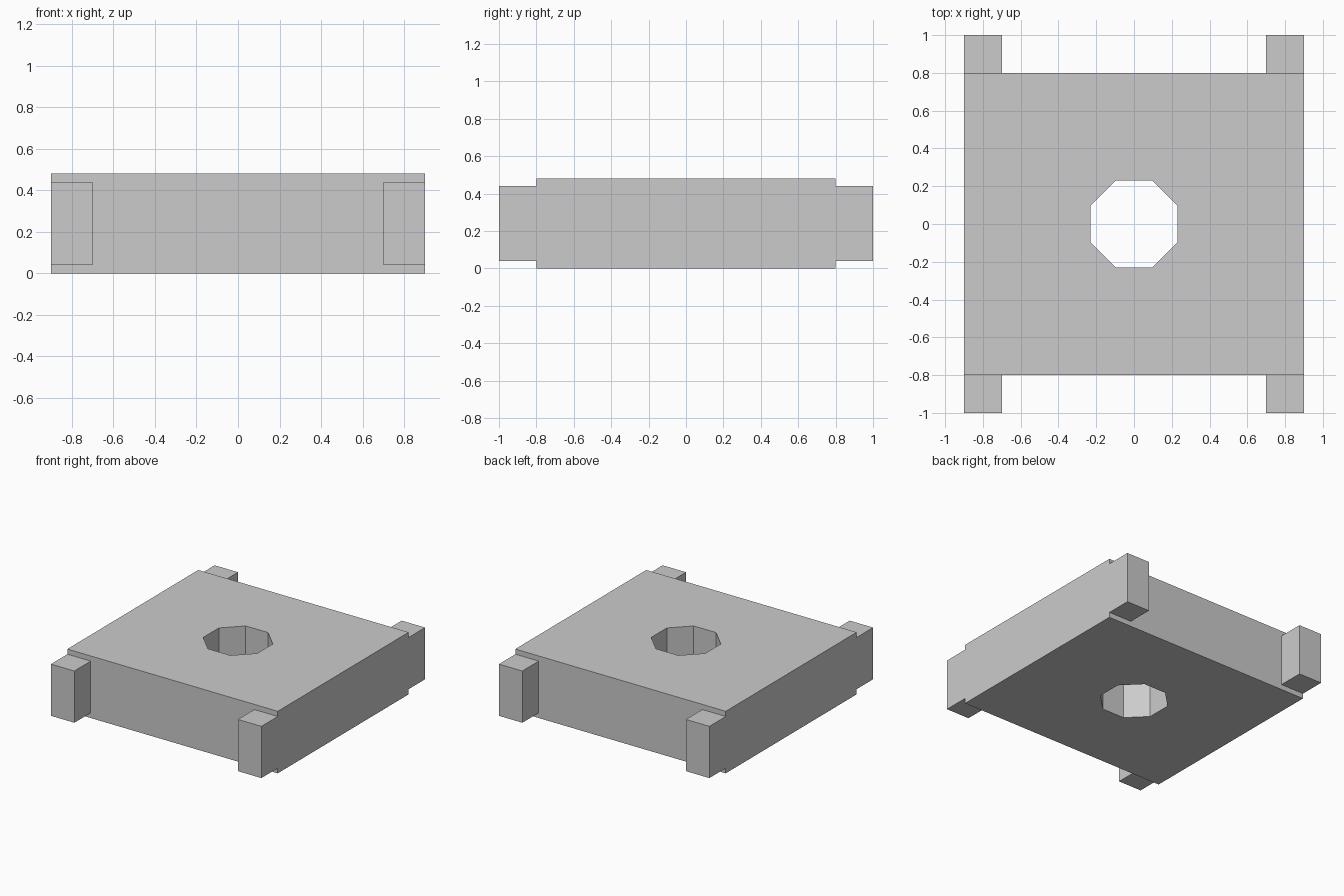
import bpy
import math

if "Cube" in bpy.data.objects:
    bpy.data.objects.remove(bpy.data.objects["Cube"])


def box(name, center, size):
    bpy.ops.mesh.primitive_cube_add(size=1, location=center)
    obj = bpy.context.object
    obj.name = name
    obj.scale = size
    bpy.ops.object.transform_apply(location=False, rotation=False, scale=True)
    return obj


# Main block
block = box("block", (0, 0, 0.24), (1.8, 1.6, 0.48))

# Octagonal through-hole, flats facing the axes
bpy.ops.mesh.primitive_cylinder_add(vertices=8, radius=0.25, depth=1,
                                    location=(0, 0, 0.24),
                                    rotation=(0, 0, math.radians(22.5)))
cutter = bpy.context.object
cutter.name = "hole_cutter"
cutter.hide_render = True
hole = block.modifiers.new("hole", 'BOOLEAN')
hole.operation = 'DIFFERENCE'
hole.solver = 'EXACT'
hole.object = cutter
bpy.context.view_layer.objects.active = block
bpy.ops.object.modifier_apply(modifier=hole.name)
bpy.data.objects.remove(cutter)

# Corner lugs on the front and back faces
for y_name, sy in (("front", -1), ("back", 1)):
    for x_name, sx in (("left", -1), ("right", 1)):
        box(f"{y_name}_{x_name}_lug", (sx * 0.8, sy * 0.9, 0.24), (0.2, 0.2, 0.4))
